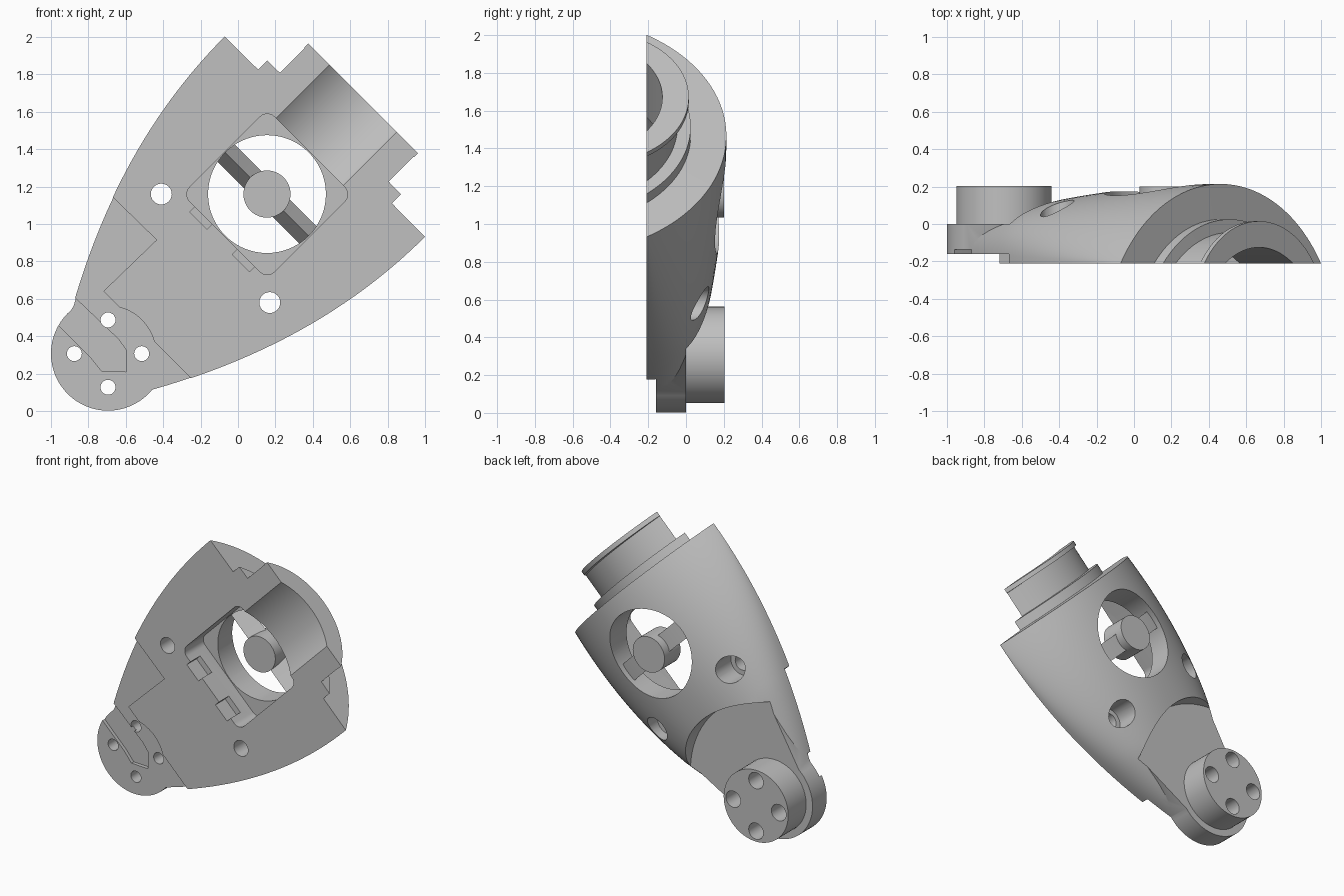
import bpy, bmesh, math
from mathutils import Vector

cube = bpy.data.objects.get("Cube")
if cube:
    bpy.data.objects.remove(cube)

grey = bpy.data.materials.new("light grey")
grey.use_nodes = True
grey.diffuse_color = (0.53, 0.53, 0.53, 1)
grey.node_tree.nodes["Principled BSDF"].inputs["Base Color"].default_value = (0.53, 0.53, 0.53, 1)

S = math.sqrt(0.5)
MID, BASE = 0.709, -0.21          # long axis offset and flat front plane
PIVOT = (-0.695, 0.307)
HUB = (0.155, 1.16)


def at(u, v, y=0.0):
    """Point at u along the 45 degree axis and v across it."""
    v += MID
    return Vector(((u - v) * S, y, (u + v) * S))


def flat(u, v):
    p = at(u, v)
    return (p.x, p.z)


def loft(name, rings):
    """Solid skinned through closed rings of equal length."""
    bm = bmesh.new()
    vs = [[bm.verts.new(p) for p in r] for r in rings]
    n = len(rings[0])
    for a, b in zip(vs, vs[1:]):
        for i in range(n):
            j = (i + 1) % n
            bm.faces.new((a[i], a[j], b[j], b[i]))
    bm.faces.new(vs[0])
    bm.faces.new(vs[-1])
    bmesh.ops.recalc_face_normals(bm, faces=bm.faces)
    mesh = bpy.data.meshes.new(name)
    bm.to_mesh(mesh)
    bm.free()
    mesh.materials.append(grey)
    ob = bpy.data.objects.new(name, mesh)
    bpy.context.collection.objects.link(ob)
    return ob


def prism(name, pts, y0, y1):
    return loft(name, [[(x, y, z) for x, z in pts] for y in (y0, y1)])


def arc(c, r, a0=0, a1=360, n=48):
    full = a1 - a0 == 360
    return [(c[0] + r * math.cos(math.radians(a0 + (a1 - a0) * i / (n if full else n - 1))),
             c[1] + r * math.sin(math.radians(a0 + (a1 - a0) * i / (n if full else n - 1))))
            for i in range(n)]


def section(u, w, h, m=0.0, n=48):
    """Domed section: circular segment, blended by m to a boxier curve."""
    k = (w * w - h * h) / (2 * h)
    R = h + k
    ring = []
    for i in range(n + 1):
        t = math.cos(math.pi * i / n)
        c = math.sqrt(max(R * R - (w * t) ** 2, 0)) - k
        e = h * max(1 - abs(t) ** 2.4, 0) ** (1 / 2.4)
        y = 0 if i in (0, n) else c * (1 - m) + e * m
        ring.append(at(u, w * t, BASE + y))
    return ring


def combine(ob, other, op='DIFFERENCE'):
    mod = ob.modifiers.new("bool", 'BOOLEAN')
    mod.operation, mod.solver, mod.object = op, 'EXACT', other
    bpy.context.view_layer.objects.active = ob
    bpy.ops.object.modifier_apply(modifier=mod.name)
    bpy.data.objects.remove(other)


# Domed housing with the stepped neck and end flange
rings = []
for i in range(25):
    u = -0.3 + 1.665 * i / 24
    d = 1.365 - u
    rings.append(section(u, 0.757 - 0.174 * d * d, 0.424 - 0.07 * d * d, min(d / 1.1, 1)))
for u, w, h in ((1.367, 0.505, 0.235), (1.435, 0.505, 0.235), (1.437, 0.412, 0.165),
                (1.622, 0.412, 0.165), (1.624, 0.414, 0.225), (1.655, 0.414, 0.225)):
    rings.append(section(u, w, h))
body = loft("housing", rings)

# Arm and round hub plate at the narrow end
combine(body, prism("arm", [flat(0.2, 0.425), flat(-0.25, 0.303),
                            flat(-0.25, -0.303), flat(0.2, -0.425)], -0.18, 0.05), 'UNION')
combine(body, prism("hub_plate", arc(PIVOT, 0.305, n=64), -0.185, 0.055), 'UNION')

# Flat pocket at the back and shallow step at the front of the arm
combine(body, prism("back_pocket", arc(PIVOT, 0.66, n=96), 0.0, 0.6))
combine(body, prism("front_step", [(-0.25, 0.175)] + arc(PIVOT, 0.255, 15, 76, 14) + [
    (-0.72, 0.64), (-0.435, 0.915), (-0.8, 1.27), (-1.3, 1.2), (-1.3, -0.3), (0.2, -0.275)],
    -0.4, -0.16))
# Cable groove
combine(body, prism("groove", [(-1.06, 0.785), (-0.64, 0.385), (-0.6, 0.33), (-0.6, 0.21),
                               (-0.73, 0.215), (-0.79, 0.29), (-1.1, 0.60)], -0.3, -0.135))
# Pivot boss
combine(body, prism("pivot_boss", arc(PIVOT, 0.255, n=64), -0.08, 0.203), 'UNION')

# Bolt holes with wider bores from the back
for dx, dz in ((0.18, 0), (-0.18, 0), (0, 0.18), (0, -0.18)):
    c = (PIVOT[0] + dx, PIVOT[1] + dz)
    combine(body, prism("bolt_hole", arc(c, 0.04, n=24), -0.5, 0.5))
    combine(body, prism("bolt_bore", arc(c, 0.058, n=24), -0.05, 0.5))
for c in ((-0.41, 1.16), (0.17, 0.58)):
    combine(body, prism("screw_hole", arc(c, 0.056, n=24), -0.5, 0.5))
    combine(body, prism("screw_bore", arc(c, 0.09, n=32), -0.05, 0.5))

# Rounded square recess, its two notches and the round window
square = []
for a, (sx, sy) in zip((0, 90, 180, 270), ((1, 1), (-1, 1), (-1, -1), (1, -1))):
    square += [flat(p, q) for p, q in arc((0.93 + sx * 0.265, sy * 0.265), 0.055, a, a + 90, 8)]
combine(body, prism("recess", square, -0.5, 0.0))
for v in (0.16, -0.16):
    combine(body, prism("notch", [flat(0.57, v + 0.065), flat(0.7, v + 0.065),
                                  flat(0.7, v - 0.065), flat(0.57, v - 0.065)], -0.5, -0.1))
combine(body, prism("window", arc(HUB, 0.315, n=72), -0.5, 0.6))


# Channel through the neck
def channel_ring(u):
    r = section(u, 0.255, 0.085, n=24)
    return r + [r[-1] - Vector((0, 0.2, 0)), r[0] - Vector((0, 0.2, 0))]


combine(body, loft("channel", [channel_ring(1.15), channel_ring(1.8)]))

# Central hub and wedge-shaped spokes across the window
hub = prism("window_hub", arc(HUB, 0.126, n=48), 0.02, 0.2)
spokes = loft("window_spokes", [
    [at(0.865, v, back), at(0.93, v, 0.02), at(0.995, v, back)]
    for v, back in ((-0.335, 0.11), (0, 0.155), (0.335, 0.11))])

for ob in (body, hub, spokes):
    bpy.ops.object.select_all(action='DESELECT')
    ob.select_set(True)
    bpy.context.view_layer.objects.active = ob
    bpy.ops.object.shade_smooth_by_angle(angle=math.radians(30))
